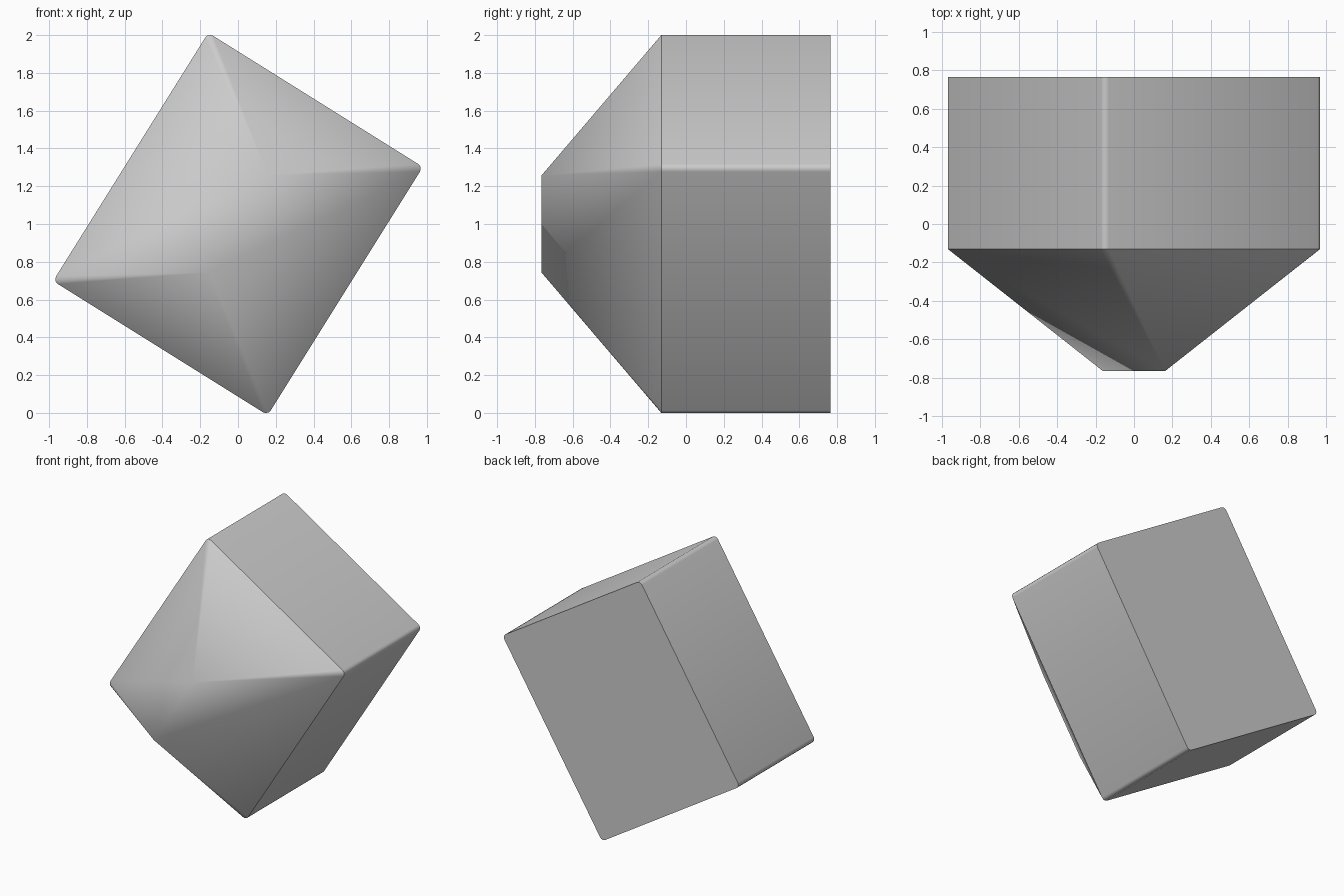
import bpy, bmesh
from math import sin, cos, pi, radians, atan2

if "Cube" in bpy.data.objects:
    bpy.data.objects.remove(bpy.data.objects["Cube"])

HALF_LONG, HALF_SHORT, RADIUS = 0.775, 0.67, 0.03
EAVE_Y, BACK_Y, RIDGE_Y = -0.13, 0.765, -0.765
RIDGE_HALF = 0.303
SEGMENTS = 3
TILT = atan2(0.53, 0.848)


def rounded_rectangle():
    """Outline with slightly rounded corners, as (short, long) pairs."""
    points = []
    for corner, (sx, sz) in enumerate([(1, 1), (-1, 1), (-1, -1), (1, -1)]):
        for i in range(SEGMENTS + 1):
            a = (corner + i / SEGMENTS) * pi / 2
            points.append((sx * (HALF_SHORT - RADIUS) + RADIUS * cos(a),
                           sz * (HALF_LONG - RADIUS) + RADIUS * sin(a)))
    return points


def tilted(u, y, w):
    return (u * cos(TILT) + w * sin(TILT), y, 1 - u * sin(TILT) + w * cos(TILT))


# Tilted block with a hipped front, wrapped around its outline and ridge
bm = bmesh.new()
for u, w in rounded_rectangle():
    bm.verts.new(tilted(u, EAVE_Y, w))
    bm.verts.new(tilted(u, BACK_Y, w))
for w in (-RIDGE_HALF, RIDGE_HALF):
    bm.verts.new(tilted(0, RIDGE_Y, w))
bmesh.ops.convex_hull(bm, input=bm.verts[:])
bmesh.ops.dissolve_limit(bm, angle_limit=radians(0.5), verts=bm.verts[:], edges=bm.edges[:])
bmesh.ops.recalc_face_normals(bm, faces=bm.faces[:])

mesh = bpy.data.meshes.new("hipped_block")
bm.to_mesh(mesh)
bm.free()
block = bpy.data.objects.new("hipped_block", mesh)
bpy.context.collection.objects.link(block)

# Soft corners, crisp facets
bpy.context.view_layer.objects.active = block
block.select_set(True)
bpy.ops.object.shade_smooth_by_angle(angle=radians(32))
